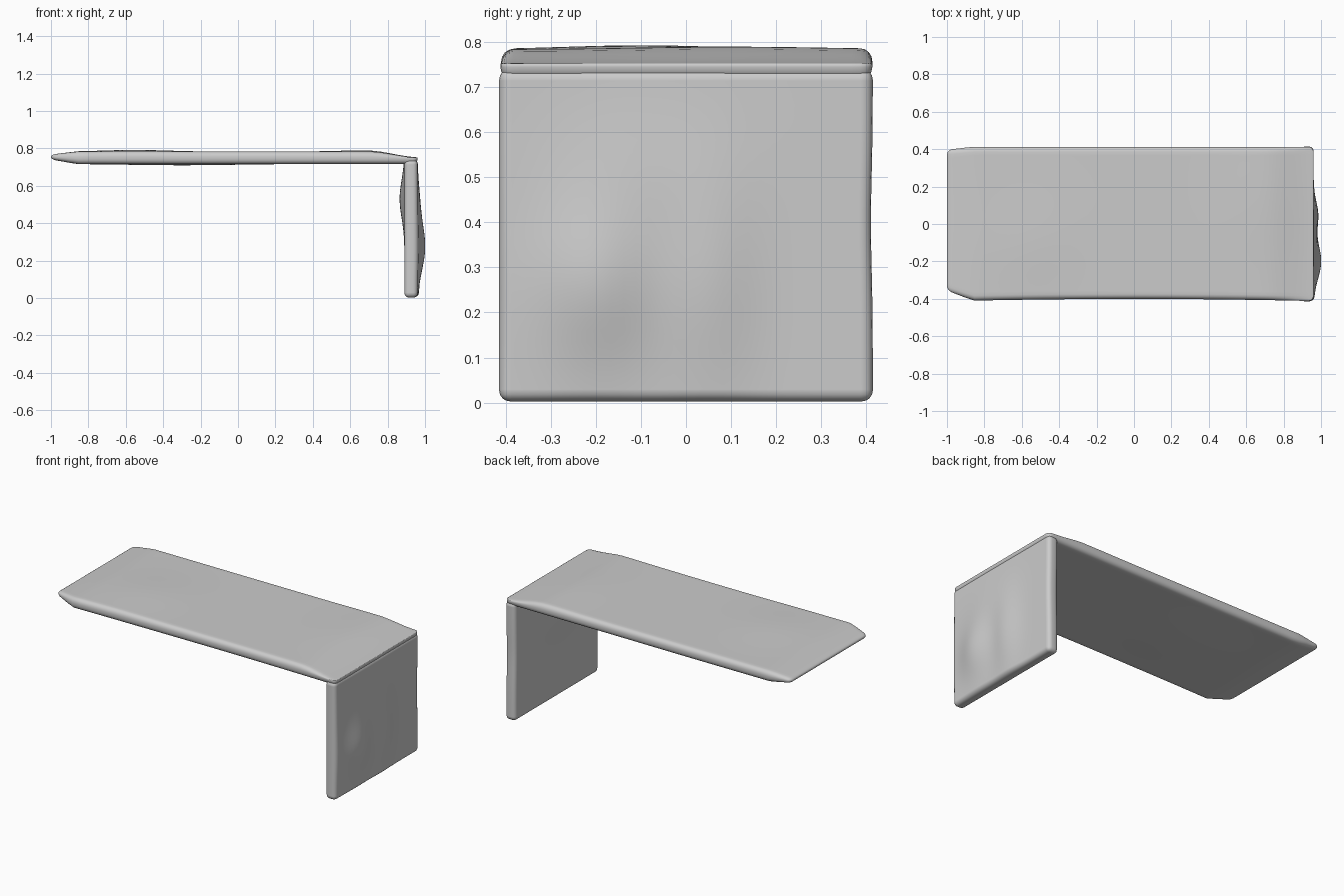
import bpy, bmesh, math
from mathutils import Vector

if "Cube" in bpy.data.objects:
    bpy.data.objects.remove(bpy.data.objects["Cube"])


def slab(name, lo, hi, radius, cut_axes, warp):
    """Rounded box, sliced into a fine grid, then gently warped."""
    lo, hi = Vector(lo), Vector(hi)
    bm = bmesh.new()
    bmesh.ops.create_cube(bm, size=1)
    for v in bm.verts:
        v.co = Vector((lo[i] + (v.co[i] + 0.5) * (hi[i] - lo[i]) for i in range(3)))
    bmesh.ops.bevel(bm, geom=bm.edges[:], offset=radius, segments=4,
                    profile=0.5, affect='EDGES')
    for axis, count in cut_axes:
        normal = Vector((0, 0, 0))
        normal[axis] = 1
        for k in range(1, count):
            p = lo.copy()
            p[axis] += (hi[axis] - lo[axis]) * k / count
            bmesh.ops.bisect_plane(bm, geom=bm.verts[:] + bm.edges[:] + bm.faces[:],
                                   plane_co=p, plane_no=normal, dist=1e-5)
    for v in bm.verts:
        v.co = warp(v.co.copy())
    bmesh.ops.recalc_face_normals(bm, faces=bm.faces[:])
    mesh = bpy.data.meshes.new(name)
    bm.to_mesh(mesh)
    bm.free()
    mesh.shade_smooth()
    obj = bpy.data.objects.new(name, mesh)
    bpy.context.collection.objects.link(obj)
    return obj


def bump(a, b, a0, b0, wa, wb):
    return math.exp(-((a - a0) / wa) ** 2 - ((b - b0) / wb) ** 2)


def ramp(x, start, end):
    t = min(max((x - start) / (end - start), 0), 1)
    return t * t * (3 - 2 * t)


def warp_top(p):
    x, y, z = p
    s = (z - 0.75) / 0.033
    left = min(max((-0.86 - x) / 0.14, 0), 1)
    right = ramp(x, 0.7, 0.96)
    # soft swells on the upper and lower faces
    if s > 0:
        p.z += s * (0.009 * bump(x, y, -0.55, -0.1, 0.25, 0.25)
                    + 0.006 * bump(x, y, 0.65, 0.1, 0.2, 0.3))
    else:
        p.z += s * 0.007 * bump(x, y, -0.3, 0, 0.4, 0.3)
    # thin left lip and drooping right end
    p.z += left * (0.757 - p.z) * 0.6
    if s > 0:
        p.z -= s * 0.03 * right
    # clipped left corners and slightly hollow front edge
    p.y *= 1 - left * (0.14 if y < 0 else 0.04)
    if y < 0:
        p.y *= 1 - 0.03 * max(0, 1 - x * x)
    return p


def warp_panel(p):
    x, y, z = p
    s = (x - 0.925) / 0.035
    # uneven outer face and swollen inner face
    if s > 0:
        p.x += s * (0.040 * bump(y, z, -0.2, 0.27, 0.13, 0.17)
                    + 0.024 * bump(y, z, 0.05, 0.27, 0.10, 0.22)
                    + 0.012 * bump(y, z, -0.1, 0.5, 0.2, 0.15))
    else:
        p.x += s * 0.026 * bump(y, z, 0.0, 0.53, 0.2, 0.14)
    p.y *= 1 - 0.01 * bump(y, z, 0.41, 0.4, 0.3, 0.15)
    return p


# table top
slab("table_top", (-1.0, -0.413, 0.717), (0.96, 0.413, 0.783), 0.027,
     [(0, 40), (1, 18)], warp_top)
# single side panel
slab("side_panel", (0.89, -0.414, 0.003), (0.96, 0.414, 0.74), 0.024,
     [(1, 30), (2, 28)], warp_panel)
